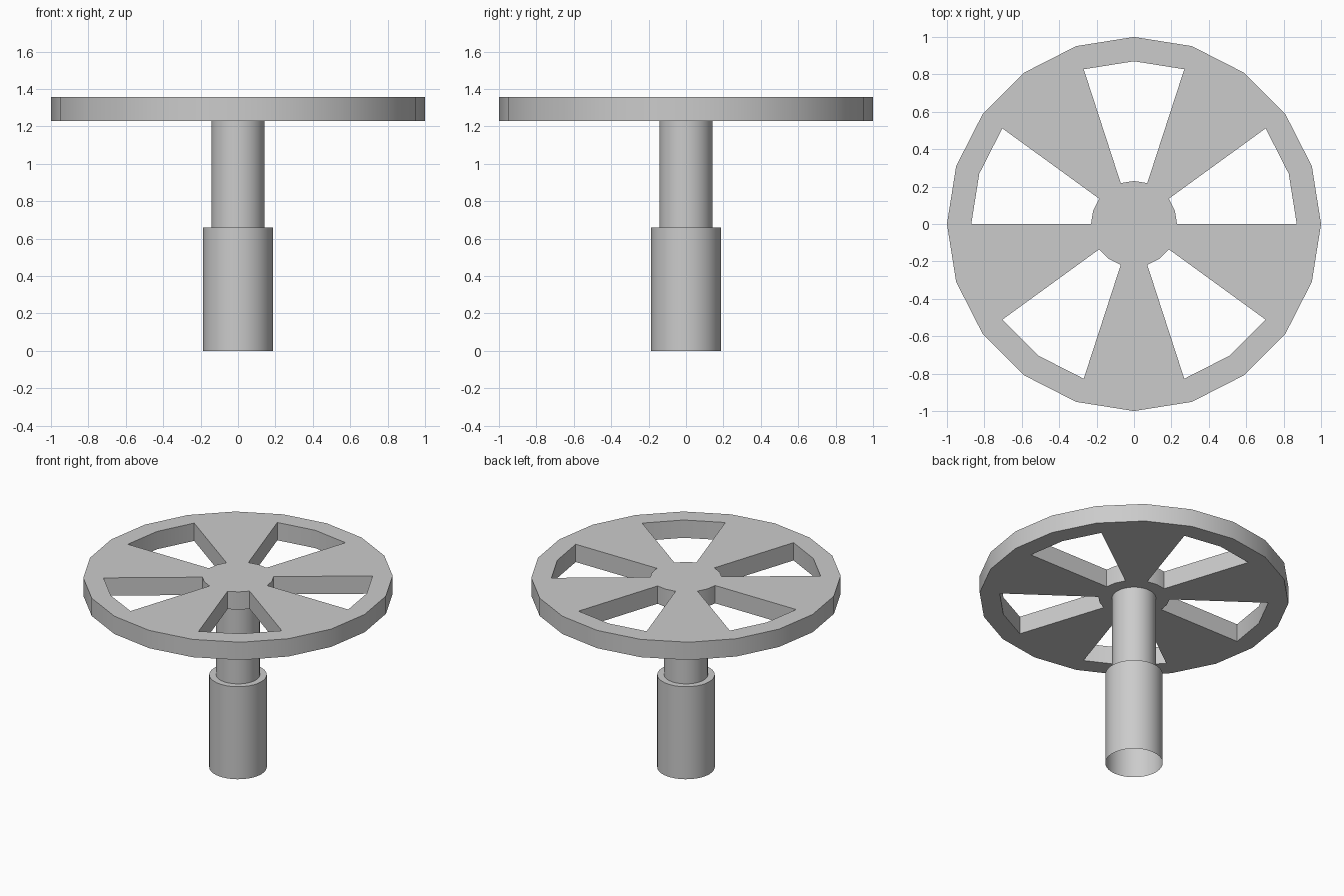
import bpy
import bmesh
from math import cos, sin, tau, radians

cube = bpy.data.objects.get("Cube")
if cube:
    bpy.data.objects.remove(cube)

grey = bpy.data.materials.new("plain_grey")
grey.use_nodes = True
colour = (0.6, 0.6, 0.6, 1)
grey.diffuse_color = colour
grey.node_tree.nodes["Principled BSDF"].inputs["Base Color"].default_value = colour


def ring(bm, radius, z, sides):
    return [bm.verts.new((radius * cos(tau * i / sides), radius * sin(tau * i / sides), z))
            for i in range(sides)]


def bridge(bm, lower, upper, keep=lambda i: True):
    n = len(lower)
    for i in range(n):
        if keep(i):
            j = (i + 1) % n
            bm.faces.new((lower[i], lower[j], upper[j], upper[i]))


def finish(bm, name):
    mesh = bpy.data.meshes.new(name)
    bm.to_mesh(mesh)
    bm.free()
    mesh.materials.append(grey)
    obj = bpy.data.objects.new(name, mesh)
    bpy.context.collection.objects.link(obj)
    bpy.ops.object.select_all(action='DESELECT')
    obj.select_set(True)
    bpy.context.view_layer.objects.active = obj
    bpy.ops.object.shade_smooth_by_angle(angle=radians(30))


# Wheel: hub, five wedge spokes and rim, drawn flat and then thickened
WHEEL_BOTTOM, WHEEL_TOP = 1.23, 1.357
bm = bmesh.new()
hub, inner_rim, outer_rim = [ring(bm, r, WHEEL_BOTTOM, 20) for r in (0.23, 0.87, 1.0)]
bm.faces.new(hub)
bridge(bm, inner_rim, outer_rim)
bridge(bm, hub, inner_rim, keep=lambda i: i % 4 >= 2)
top = bmesh.ops.extrude_face_region(bm, geom=bm.faces[:])["geom"]
bmesh.ops.translate(bm, vec=(0, 0, WHEEL_TOP - WHEEL_BOTTOM),
                    verts=[g for g in top if isinstance(g, bmesh.types.BMVert)])
bmesh.ops.recalc_face_normals(bm, faces=bm.faces)
finish(bm, "wheel")

# Stem: wide sleeve, open underneath, stepping in to a narrow shaft
bm = bmesh.new()
profile = [(0.186, 0), (0.186, 0.66), (0.142, 0.66), (0.142, WHEEL_BOTTOM)]
rings = [ring(bm, r, z, 32) for r, z in profile]
for lower, upper in zip(rings, rings[1:]):
    bridge(bm, lower, upper)
finish(bm, "stem")
